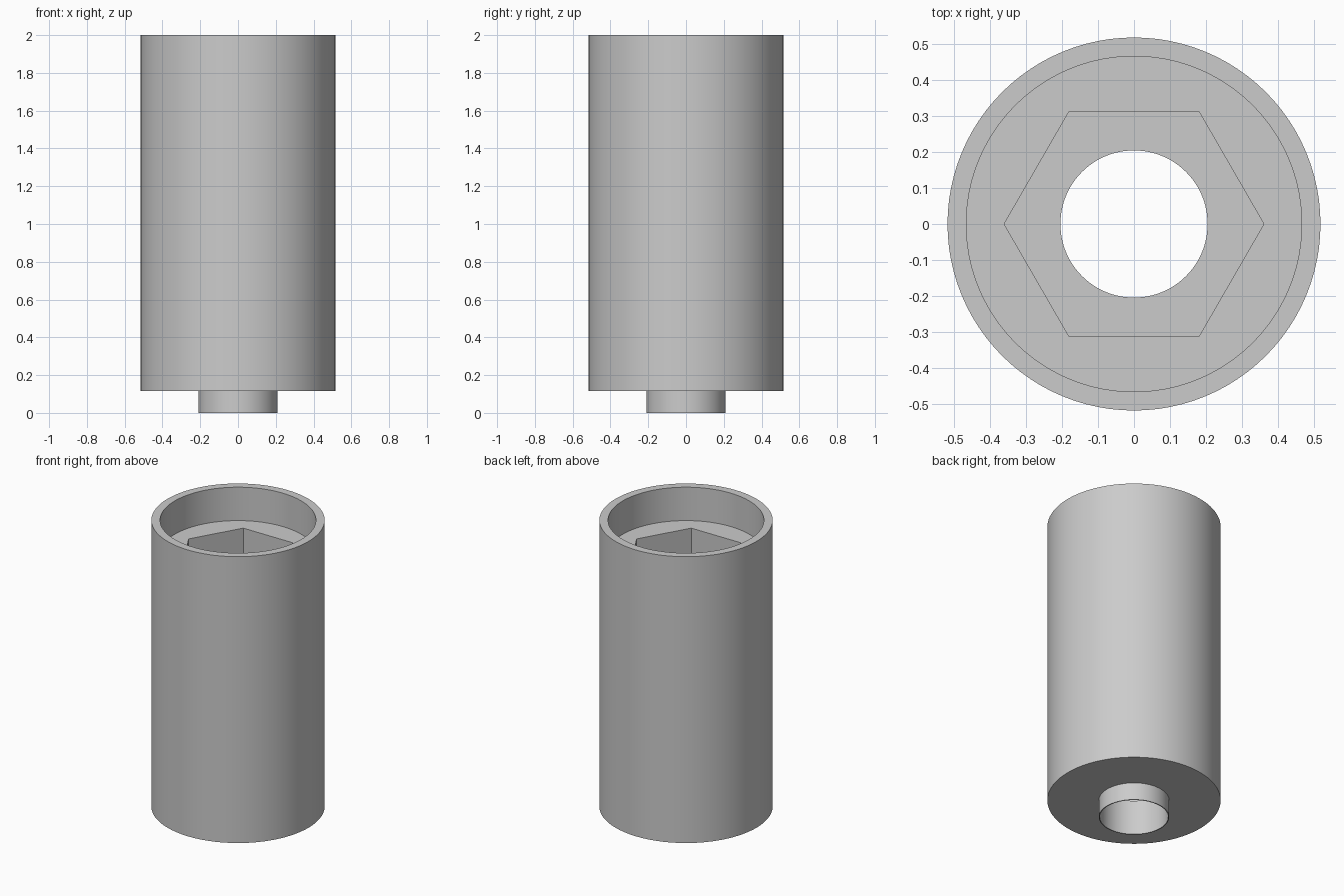
import bpy, bmesh, math

cube = bpy.data.objects.get("Cube")
if cube:
    bpy.data.objects.remove(cube, do_unlink=True)

SEGMENTS = 96


def hex_factor(angle):
    """Distance to a hexagon's edge, with corners at distance 1 on the x axis."""
    offset = angle % (math.pi / 3) - math.pi / 6
    return math.cos(math.pi / 6) / math.cos(offset)


def make_ring(bm, radius, z, hexagonal):
    verts = []
    for i in range(SEGMENTS):
        a = math.tau * i / SEGMENTS
        r = radius * (hex_factor(a) if hexagonal else 1)
        verts.append(bm.verts.new((r * math.cos(a), r * math.sin(a), z)))
    return verts


# Closed wall profile: radius, height, hexagonal ring or not
profile = [
    (0.21, 0.0, False),      # thin neck
    (0.21, 0.115, False),
    (0.517, 0.115, False),   # outer body
    (0.517, 2.0, False),
    (0.465, 2.0, False),     # round recess
    (0.465, 1.78, False),
    (0.36, 1.78, True),      # hexagonal socket
    (0.36, 0.23, True),
    (0.204, 0.23, False),    # through bore
    (0.204, 0.0, False),
]

bm = bmesh.new()
rings = [make_ring(bm, *point) for point in profile]
for k, ring in enumerate(rings):
    following = rings[(k + 1) % len(rings)]
    for i in range(SEGMENTS):
        j = (i + 1) % SEGMENTS
        bm.faces.new((ring[i], ring[j], following[j], following[i]))
bmesh.ops.recalc_face_normals(bm, faces=bm.faces)

mesh = bpy.data.meshes.new("socket_sleeve")
bm.to_mesh(mesh)
bm.free()
sleeve = bpy.data.objects.new("socket_sleeve", mesh)
bpy.context.collection.objects.link(sleeve)

# Plain grey material
grey = bpy.data.materials.new("plain_grey")
grey.use_nodes = True
colour = (0.6, 0.6, 0.6, 1)
grey.diffuse_color = colour
grey.node_tree.nodes["Principled BSDF"].inputs["Base Color"].default_value = colour
mesh.materials.append(grey)

# Smooth round walls with crisp rims and hexagon corners
bpy.context.view_layer.objects.active = sleeve
sleeve.select_set(True)
bpy.ops.object.shade_smooth_by_angle(angle=math.radians(30))
